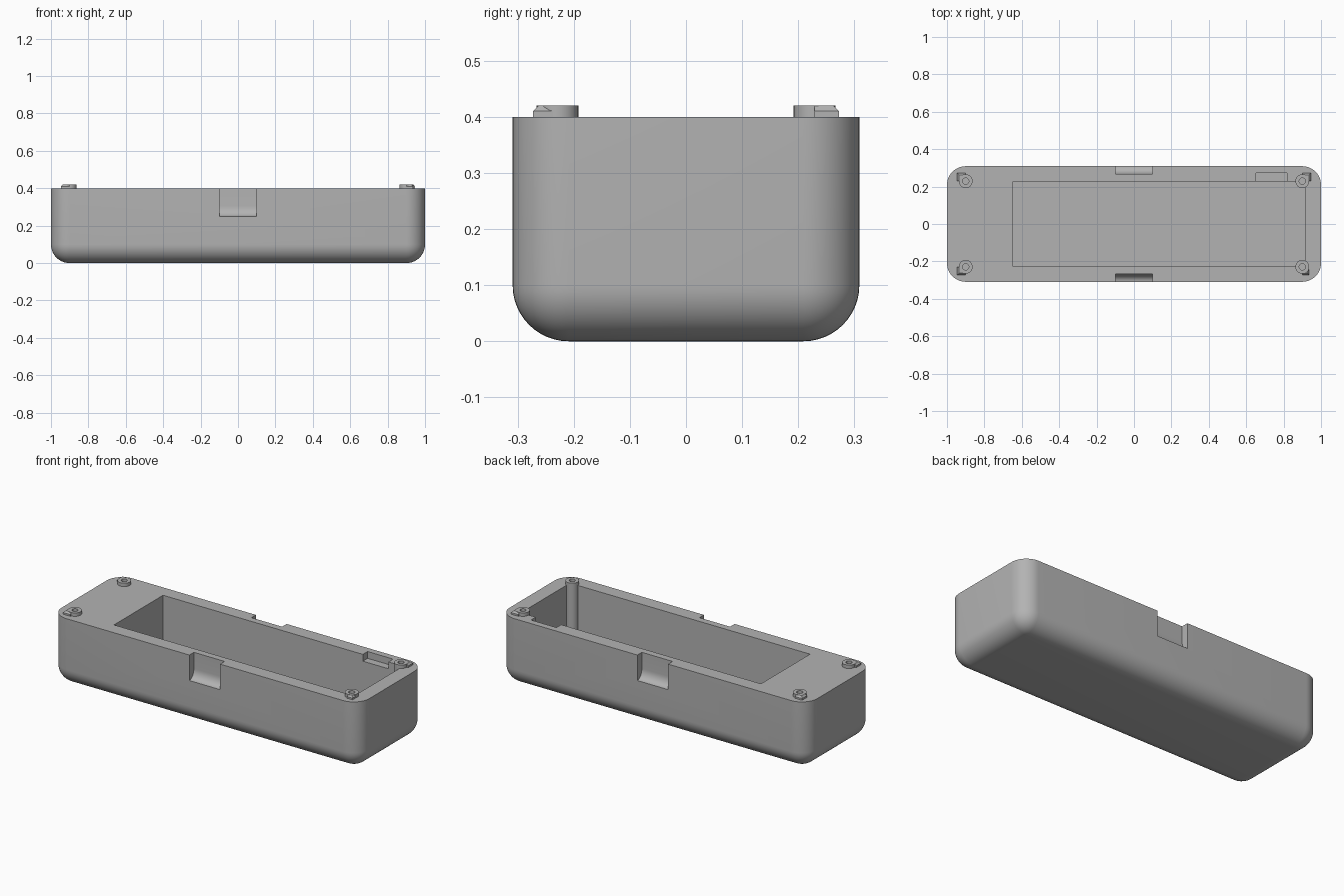
import bpy
import bmesh
from math import pi, cos, sin
from mathutils import Matrix, Vector

cube = bpy.data.objects.get("Cube")
if cube:
    bpy.data.objects.remove(cube, do_unlink=True)

grey = bpy.data.materials.new("plain grey")
grey.use_nodes = True
COLOUR = (0.45, 0.45, 0.45, 1)
grey.diffuse_color = COLOUR
grey.node_tree.nodes["Principled BSDF"].inputs["Base Color"].default_value = COLOUR

TOP, HALF_Y, FLOOR, RIM = 0.4, 0.309, 0.06, 0.42
BOSS_X, BOSS_Y, BOSS_R = 0.9, 0.229, 0.037


def finish(name, bm):
    bmesh.ops.recalc_face_normals(bm, faces=bm.faces)
    mesh = bpy.data.meshes.new(name)
    bm.to_mesh(mesh)
    bm.free()
    mesh.materials.append(grey)
    obj = bpy.data.objects.new(name, mesh)
    bpy.context.collection.objects.link(obj)
    return obj


def box_mesh(low, high):
    low, high = Vector(low), Vector(high)
    bm = bmesh.new()
    bmesh.ops.create_cube(bm, size=1, matrix=Matrix.Translation((low + high) / 2)
                          @ Matrix.Diagonal((*(high - low), 1)))
    return bm


def cylinder(name, x, y, low, high, radius):
    bm = bmesh.new()
    bmesh.ops.create_cone(bm, cap_ends=True, segments=32, radius1=radius, radius2=radius,
                          depth=high - low, matrix=Matrix.Translation((x, y, (low + high) / 2)))
    return finish(name, bm)


def cut(target, cutter):
    # Apply the cut, then discard the cutter
    cutter.hide_render = True
    mod = target.modifiers.new("cut", 'BOOLEAN')
    mod.operation, mod.solver, mod.object = 'DIFFERENCE', 'EXACT', cutter
    bpy.context.view_layer.objects.active = target
    bpy.ops.object.modifier_apply(modifier=mod.name)
    bpy.data.objects.remove(cutter, do_unlink=True)


def smooth(obj):
    bpy.ops.object.select_all(action='DESELECT')
    obj.select_set(True)
    bpy.context.view_layer.objects.active = obj
    bpy.ops.object.shade_smooth_by_angle(angle=pi / 6)


# Case body: rounded everywhere except around the flat top
bm = box_mesh((-1, -HALF_Y, 0), (1, HALF_Y, TOP))
round_edges = [e for e in bm.edges if min(v.co.z for v in e.verts) < 0.01]
bmesh.ops.bevel(bm, geom=round_edges, offset=0.1, segments=12, profile=0.5, affect='EDGES')
body = finish("case_body", bm)

# Main compartment and the small shelf recess beside it
cut(body, finish("compartment_cutter", box_mesh((-0.647, -0.228, FLOOR), (0.914, 0.228, 0.5))))
cut(body, finish("shelf_cutter", box_mesh((0.652, 0.2, 0.36), (0.818, 0.272, 0.5))))

# Finger notches with a concave lower lip, front and back
for side in (-1, 1):
    inner, bottom, lip = 0.267, 0.25, 0.055
    profile = [(0.36, 0.5), (inner, 0.5)]
    for i in range(9):
        a = pi / 2 * i / 8
        profile.append((HALF_Y - (HALF_Y - inner) * cos(a), bottom + lip * (1 - sin(a))))
    profile.append((0.36, bottom))
    bm = bmesh.new()
    face = bm.faces.new([bm.verts.new((-0.1, side * y, z)) for y, z in profile])
    swept = bmesh.ops.extrude_face_region(bm, geom=[face])["geom"]
    bmesh.ops.translate(bm, vec=(0.2, 0, 0),
                        verts=[v for v in swept if isinstance(v, bmesh.types.BMVert)])
    cut(body, finish("notch_cutter", bm))

# Hollow corner bosses; those at +x run down as pillars in the compartment
for sx, x_name in ((-1, "right"), (1, "left")):
    for sy, y_name in ((-1, "front"), (1, "back")):
        x, y = sx * BOSS_X, sy * BOSS_Y
        cut(body, cylinder("socket_cutter", x, y, 0.27, 0.5, 0.03))

        base = FLOOR - 0.01 if sx > 0 else 0.25
        boss = cylinder(y_name + "_" + x_name + "_boss", x, y, base, RIM, BOSS_R)
        cut(boss, cylinder("hole_cutter", x, y, 0.3, 0.5, 0.017))
        smooth(boss)

        # Locating tab outside each boss, chamfered on its outer top edges
        reach_x = 0.036 if (sx, sy) == (1, -1) else 0.046
        ends_x, ends_y = sorted((x, x + sx * reach_x)), sorted((y, y + sy * 0.044))
        bm = box_mesh((ends_x[0], ends_y[0], TOP - 0.01), (ends_x[1], ends_y[1], RIM))
        outer = []
        for e in bm.edges:
            mid = (e.verts[0].co + e.verts[1].co) / 2
            if mid.z > RIM - 0.001 and (abs(mid.x) > BOSS_X + reach_x - 0.001
                                        or abs(mid.y) > BOSS_Y + 0.043):
                outer.append(e)
        bmesh.ops.bevel(bm, geom=outer, offset=0.01, segments=1, affect='EDGES')
        tab = finish(y_name + "_" + x_name + "_tab", bm)
        cut(tab, cylinder("tab_cutter", x, y, 0.3, 0.5, BOSS_R - 0.0005))

smooth(body)
